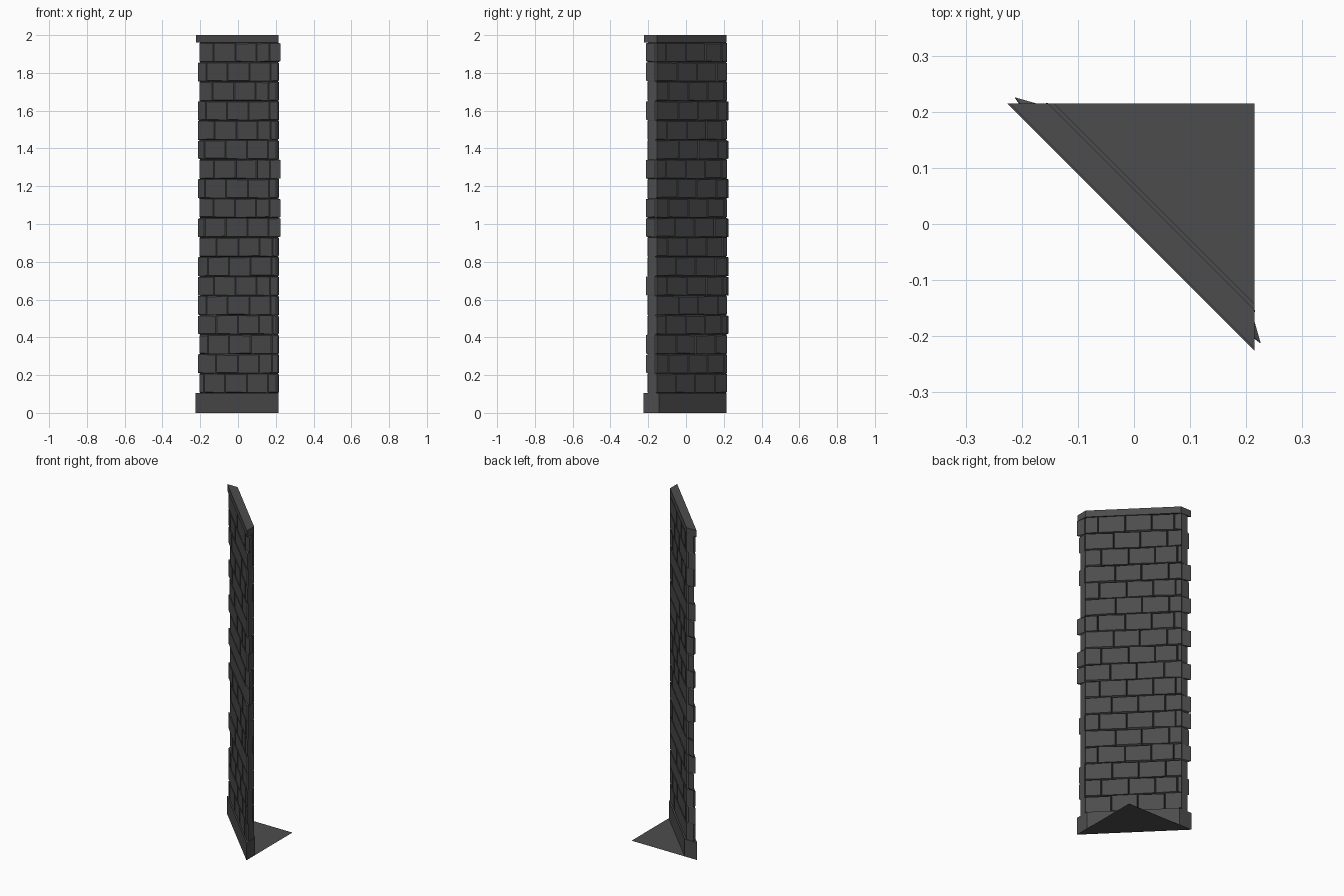
import bpy, bmesh, random
from mathutils import Vector

if "Cube" in bpy.data.objects:
    bpy.data.objects.remove(bpy.data.objects["Cube"])

random.seed(4)

stone = bpy.data.materials.new("dark grey stone")
stone.diffuse_color = (0.073, 0.073, 0.073, 1)
stone.use_nodes = True
stone.node_tree.nodes["Principled BSDF"].inputs["Base Color"].default_value = stone.diffuse_color


def finish(name, bm):
    me = bpy.data.meshes.new(name)
    bm.to_mesh(me)
    bm.free()
    me.materials.append(stone)
    ob = bpy.data.objects.new(name, me)
    bpy.context.collection.objects.link(ob)
    return ob


def prism(name, plan, z0, z1):
    bm = bmesh.new()
    lo = [bm.verts.new((x, y, z0)) for x, y in plan]
    hi = [bm.verts.new((x, y, z1)) for x, y in plan]
    bm.faces.new(lo)
    bm.faces.new(hi)
    for i in range(len(plan)):
        j = (i + 1) % len(plan)
        bm.faces.new((lo[i], lo[j], hi[j], hi[i]))
    bmesh.ops.recalc_face_normals(bm, faces=bm.faces)
    return finish(name, bm)


# Plinth and cap: slabs across the corner, ends cut square to the grid
prism("plinth", [(-.226, .215), (-.142, .215), (.215, -.142), (.215, -.226)], 0, .105)
prism("cap", [(-.222, .215), (-.153, .215), (.215, -.153), (.215, -.222)], 1.96, 2)

# Triangular floor in front of the wall
bm = bmesh.new()
bm.faces.new([bm.verts.new(p) for p in ((-.226, .215, 0), (.215, -.226, 0), (.215, .215, 0))])
finish("floor", bm)

# Brick wall: a ring of joint surface per row, bricks raised out of both long sides
A, B, C, D = (Vector(p) for p in ((-.2, .212, 0), (-.164, .212, 0), (.212, -.164, 0), (.212, -.2, 0)))
ROWS, Z0, Z1 = 18, .105, 1.96
step = (Z1 - Z0) / ROWS
# rows whose end brick turns the corner, and those that stick out further
WRAP_Y, PROUD_Y = {1, 3, 4, 5, 6, 8, 10, 12, 13, 14, 16}, {3, 5, 6, 8, 10, 12, 14}
WRAP_X, PROUD_X = {1, 2, 5, 8, 9, 11, 14, 16, 17}, {8, 9, 11, 17}
bm = bmesh.new()
for r in range(ROWS):
    odd = r % 2
    front = (.15, .43, .70, .93) if odd else (.29, .56, .84)
    back = (.20, .48, .75, .92) if odd else (.09, .36, .64, .91)
    s, t = random.uniform(-.03, .03), random.uniform(-.03, .03)
    ring = ([D, C] + [C.lerp(B, c + s) for c in front] + [B, A] + [A.lerp(D, c + t) for c in back])
    n = len(ring)
    zl, zh = Vector((0, 0, Z0 + r * step)), Vector((0, 0, Z0 + (r + 1) * step))
    lo = [bm.verts.new(p + zl) for p in ring]
    hi = [bm.verts.new(p + zh) for p in ring]
    faces = [bm.faces.new((lo[i], lo[(i + 1) % n], hi[(i + 1) % n], hi[i])) for i in range(n)]
    for f in faces:
        f.normal_update()
    k = len(front) + 2                       # index of the end strip at +y
    end_x, end_y = faces[0], faces[k]
    bricks = [[f] for f in faces if f not in (end_x, end_y)]
    for g in bricks:                         # corner bricks take in the end strip
        if g[0] is faces[k + 1] and r in WRAP_Y:
            g.append(end_y)
        elif g[0] is faces[-1] and r in WRAP_X:
            g.append(end_x)
    for g in bricks:
        bmesh.ops.inset_region(bm, faces=g, thickness=.004, depth=.01,
                               use_boundary=True, use_even_offset=True)
        for v in {v for f in g for v in f.verts}:
            v.co.z += random.uniform(-.003, .003)
            if len(g) == 2:
                if g[1] is end_y and v.co.y > .2 and v.co.x < -.155:
                    outer = v.co.x + v.co.y < .02
                    v.co.y = .213 + (.013 if outer and r in PROUD_Y else 0)
                    if outer:
                        v.co.x = -.213
                elif g[1] is end_x and v.co.x > .2 and v.co.y < -.155:
                    outer = v.co.x + v.co.y < .02
                    v.co.x = .213 + (.013 if outer and r in PROUD_X else 0)
                    if outer:
                        v.co.y = -.213
finish("brick_wall", bm)
